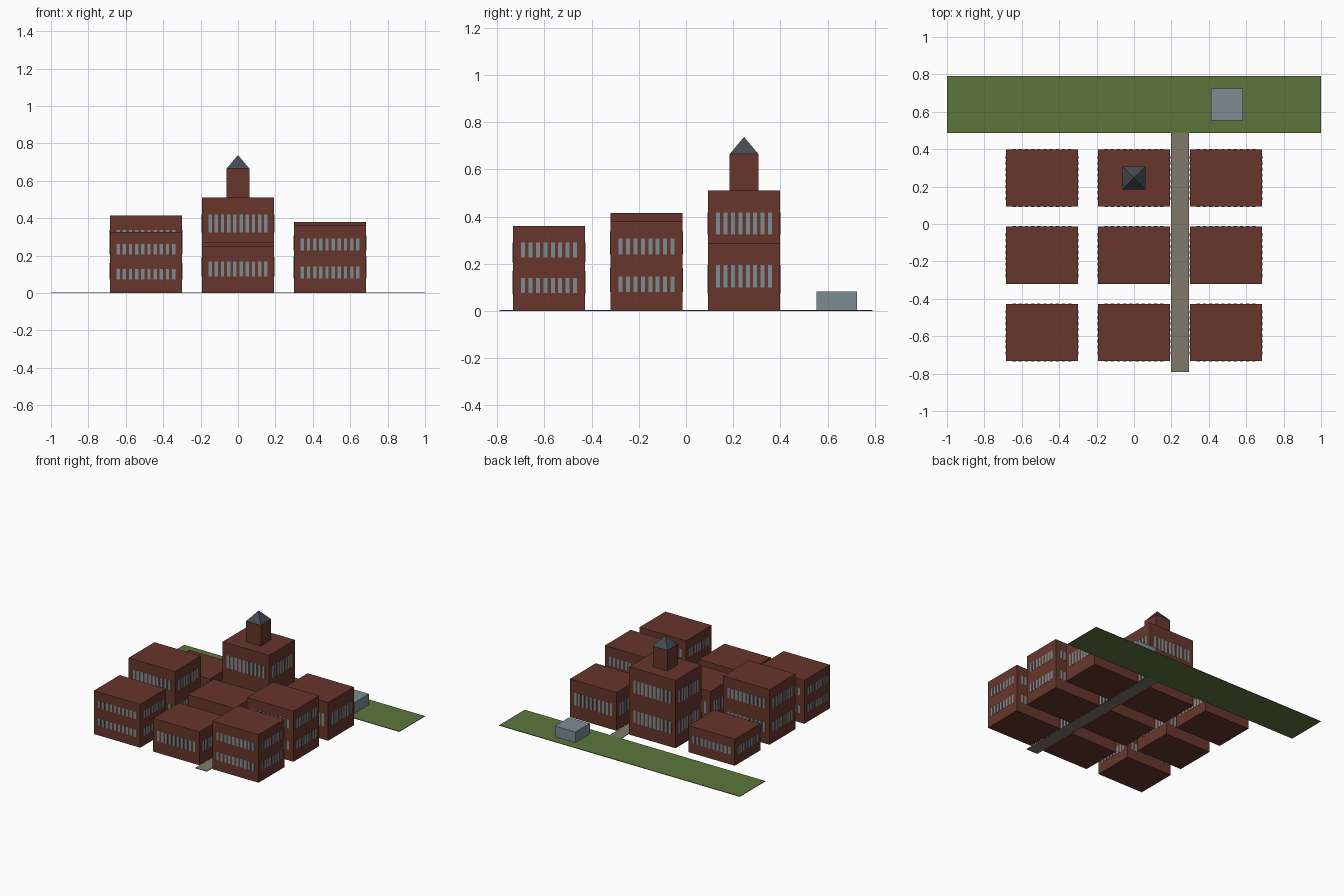
import bpy, bmesh
from mathutils import Matrix, Vector

if "Cube" in bpy.data.objects:
    bpy.data.objects.remove(bpy.data.objects["Cube"])


def material(name, rgb):
    m = bpy.data.materials.new(name)
    m.diffuse_color = (*rgb, 1)
    m.use_nodes = True
    m.node_tree.nodes["Principled BSDF"].inputs["Base Color"].default_value = m.diffuse_color
    return m


BRICK = material("brick", (0.135, 0.037, 0.025))
GLASS = material("glass", (0.20, 0.27, 0.30))
SLATE = material("slate", (0.06, 0.07, 0.08))
GRASS = material("grass", (0.105, 0.18, 0.045))
PAVING = material("paving", (0.22, 0.19, 0.15))


def add_box(bm, lo, hi):
    lo, hi = Vector(lo), Vector(hi)
    mat = Matrix.Translation((lo + hi) / 2) @ Matrix.Diagonal((*(hi - lo), 1))
    bmesh.ops.create_cube(bm, size=1, matrix=mat)


def finish(name, bm, mat):
    mesh = bpy.data.meshes.new(name)
    bm.to_mesh(mesh)
    bm.free()
    mesh.materials.append(mat)
    ob = bpy.data.objects.new(name, mesh)
    bpy.context.collection.objects.link(ob)


def box(name, lo, hi, mat):
    bm = bmesh.new()
    add_box(bm, lo, hi)
    finish(name, bm, mat)


W, D = 0.385, 0.306     # block footprint
OUT = 0.002             # window projection
MARGIN = 0.0275


def block(name, cx, cy, h, floors):
    box(name, (cx - W / 2, cy - D / 2, 0), (cx + W / 2, cy + D / 2, h), BRICK)
    # rows of tall windows on all four walls
    bm = bmesh.new()
    storey = (h - 0.06) / floors
    for f in range(floors):
        zc = 0.034 + storey * (f + 0.5)
        z0, z1 = zc - 0.21 * storey, zc + 0.21 * storey
        for count, length, depth, along_x in ((10, W, D, True), (8, D, W, False)):
            pitch = (length - 2 * MARGIN) / count
            for i in range(count):
                u = (i - (count - 1) / 2) * pitch
                a, b = u - 0.27 * pitch, u + 0.27 * pitch
                for s in (-1, 1):
                    n0, n1 = sorted((s * (depth / 2 - OUT), s * (depth / 2 + OUT)))
                    if along_x:
                        add_box(bm, (cx + a, cy + n0, z0), (cx + b, cy + n1, z1))
                    else:
                        add_box(bm, (cx + n0, cy + a, z0), (cx + n1, cy + b, z1))
    finish(name + "_windows", bm, GLASS)


# 3 x 3 grid of blocks: (height, floors), left to right
rows = {
    "front": (-0.580, [(0.326, 2), (0.25, 1), (0.36, 2)]),
    "middle": (-0.167, [(0.415, 2), (0.27, 1), (0.38, 2)]),
    "back": (0.246, [(0.20, 1), (0.51, 2), (0.287, 1)]),
}
for row, (cy, heights) in rows.items():
    for col, cx, (h, floors) in zip(("left", "centre", "right"), (-0.492, 0, 0.492), heights):
        block(f"{row}_{col}_block", cx, cy, h, floors)

# tower with pyramid roof on the tallest block
TY, R = 0.246, 0.061
box("tower", (-R, TY - R, 0.51), (R, TY + R, 0.665), BRICK)
bm = bmesh.new()
base = [bm.verts.new((sx * R, TY + sy * R, 0.665))
        for sx, sy in ((-1, -1), (1, -1), (1, 1), (-1, 1))]
apex = bm.verts.new((0, TY, 0.738))
bm.faces.new(base[::-1])
for i in range(4):
    bm.faces.new((base[i], base[(i + 1) % 4], apex))
finish("tower_roof", bm, SLATE)

# ground strips and glass pavilion
box("lawn", (-1, 0.487, 0), (1, 0.79, 0.004), GRASS)
box("road", (0.198, -0.79, 0), (0.293, 0.487, 0.004), PAVING)
box("glass_pavilion", (0.412, 0.553, 0.002), (0.583, 0.724, 0.084), GLASS)
